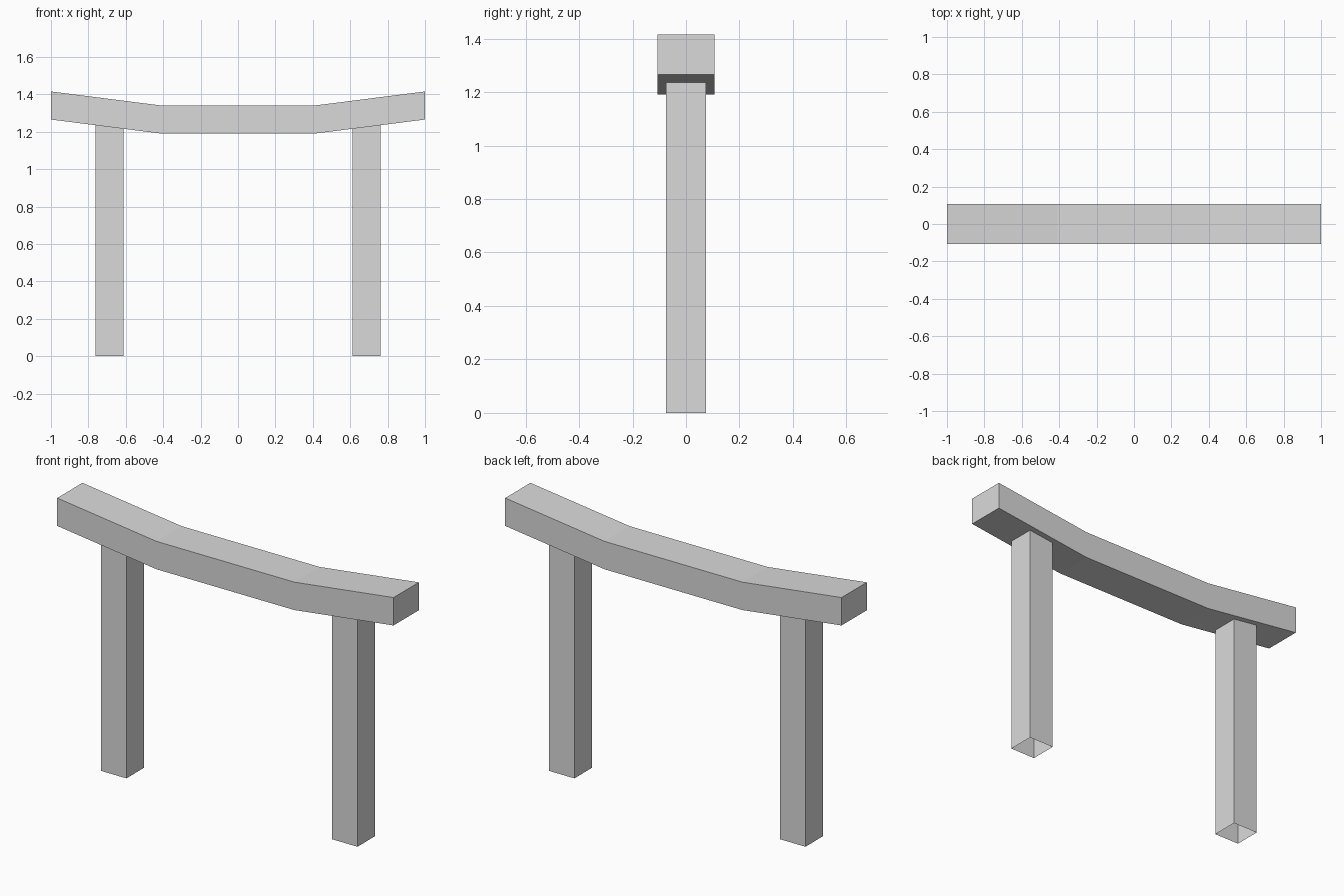
import bpy
import bmesh

cube = bpy.data.objects.get("Cube")
if cube:
    bpy.data.objects.remove(cube, do_unlink=True)

grey = bpy.data.materials.new("light_grey")
grey.use_nodes = True
colour = (0.7, 0.7, 0.7, 1)
grey.diffuse_color = colour
grey.node_tree.nodes["Principled BSDF"].inputs["Base Color"].default_value = colour

BEND_X, LOW_Z, RISE, THICK = 0.41, 1.19, 0.075, 0.15
BEAM_Y, POST_Y = 0.107, 0.075


def underside(x):
    """Height of the beam's lower face at x."""
    return LOW_Z + RISE * max(0, abs(x) - BEND_X) / (1 - BEND_X)


def make_object(name, bm):
    mesh = bpy.data.meshes.new(name)
    bm.to_mesh(mesh)
    bm.free()
    mesh.materials.append(grey)
    obj = bpy.data.objects.new(name, mesh)
    bpy.context.collection.objects.link(obj)


# Upswept top beam: a rectangular section bridged along its length
bm = bmesh.new()
rings = []
for x in (-1, -BEND_X, BEND_X, 1):
    z = underside(x)
    section = ((-BEAM_Y, z), (BEAM_Y, z), (BEAM_Y, z + THICK), (-BEAM_Y, z + THICK))
    rings.append([bm.verts.new((x, y, h)) for y, h in section])
for a, b in zip(rings, rings[1:]):
    for i in range(4):
        j = (i + 1) % 4
        bm.faces.new((a[i], a[j], b[j], b[i]))
bm.faces.new(rings[0])
bm.faces.new(rings[-1])
bmesh.ops.recalc_face_normals(bm, faces=bm.faces)
make_object("top_beam", bm)

# Square posts, open at the foot, with tops cut to the slope of the beam
for name, side in (("left_post", 1), ("right_post", -1)):
    bm = bmesh.new()
    bmesh.ops.create_cube(bm, size=1)
    for v in bm.verts:
        x = side * (0.687 + v.co.x * 0.152)
        v.co = (x, v.co.y * 2 * POST_Y, underside(x) if v.co.z > 0 else 0)
    bmesh.ops.recalc_face_normals(bm, faces=bm.faces)
    caps = [f for f in bm.faces if abs(f.normal.z) > 0.5]
    bmesh.ops.delete(bm, geom=caps, context="FACES_ONLY")
    make_object(name, bm)
